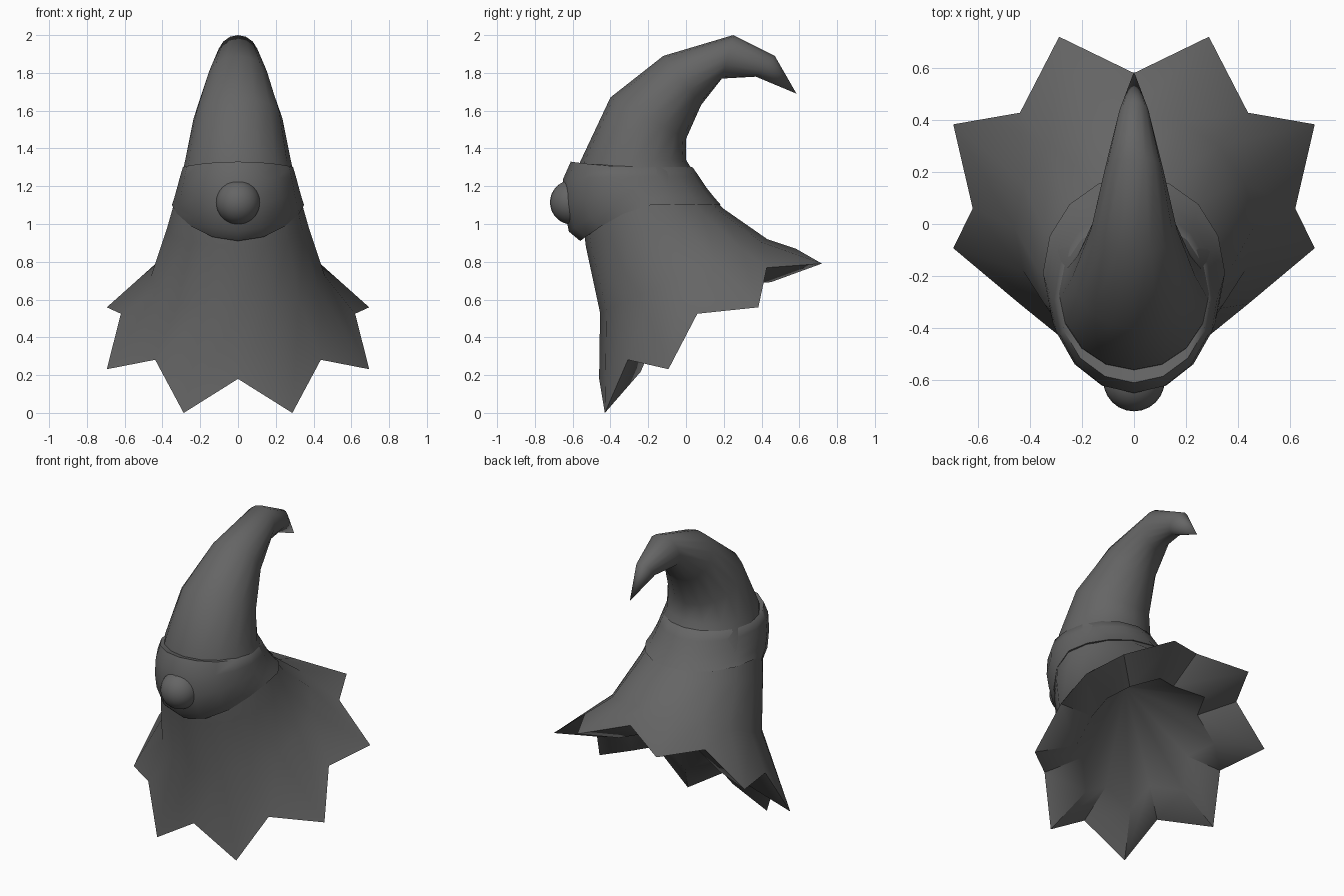
import bpy, bmesh, math

if "Cube" in bpy.data.objects:
    bpy.data.objects.remove(bpy.data.objects["Cube"])

SIDES = 16

grey = bpy.data.materials.new("charcoal_grey")
grey.diffuse_color = (0.13, 0.13, 0.13, 1)
grey.use_nodes = True
grey.node_tree.nodes["Principled BSDF"].inputs["Base Color"].default_value = grey.diffuse_color


def finish(obj, angle=40):
    obj.data.materials.append(grey)
    bpy.ops.object.select_all(action='DESELECT')
    obj.select_set(True)
    bpy.context.view_layer.objects.active = obj
    bpy.ops.object.shade_smooth_by_angle(angle=math.radians(angle))


def tilted_ring(front, back, half_width):
    """Ellipse through a front (y, z) and a back (y, z) point; angle 0 is the front."""
    cy, cz = (front[0] + back[0]) / 2, (front[1] + back[1]) / 2
    dy, dz = front[0] - cy, front[1] - cz
    ts = [2 * math.pi * k / SIDES for k in range(SIDES)]
    return [(half_width * math.sin(t), cy + dy * math.cos(t), cz + dz * math.cos(t)) for t in ts]


def loft(name, rings, start=None, end=None, angle=40):
    bm = bmesh.new()
    loops = [[bm.verts.new(p) for p in r] for r in rings]
    for a, b in zip(loops, loops[1:]):
        for k in range(SIDES):
            j = (k + 1) % SIDES
            bm.faces.new((a[k], a[j], b[j], b[k]))
    for tip, loop in ((start, loops[0]), (end, loops[-1])):
        if tip:
            v = bm.verts.new(tip)
            for k in range(SIDES):
                bm.faces.new((loop[k], loop[(k + 1) % SIDES], v))
    bmesh.ops.recalc_face_normals(bm, faces=bm.faces)
    me = bpy.data.meshes.new(name)
    bm.to_mesh(me)
    bm.free()
    obj = bpy.data.objects.new(name, me)
    bpy.context.collection.objects.link(obj)
    finish(obj, angle)


# Star-shaped hem: notches on even points, tips on odd points
notches = tilted_ring((-0.46, 0.18), (0.58, 0.87), 0.62)
tips = tilted_ring((-0.477, -0.033), (0.767, 0.823), 0.752)
hem = [tips[k] if k % 2 else notches[k] for k in range(SIDES)]

# Smaller star edge of the hollow underneath
hollow = [(x * 0.6, 0.105 + (y - 0.145) * 0.6, 0.455 + (z - 0.395) * 0.6) for x, y, z in hem]

# Cloak sweeping up into the bent pointed hat, closed by the hollow below
profile = [((-0.455, 0.53), (0.43, 0.92), 0.46),
           ((-0.53, 0.88), (0.20, 1.08), 0.375),
           ((-0.57, 1.20), (0.10, 1.18), 0.315),
           ((-0.56, 1.33), (0.00, 1.34), 0.28),
           ((-0.40, 1.67), (0.00, 1.45), 0.235),
           ((-0.12, 1.89), (0.08, 1.63), 0.165),
           ((0.25, 2.00), (0.19, 1.77), 0.11),
           ((0.47, 1.89), (0.37, 1.78), 0.06)]
loft("cloak_and_hat", [hollow, hem] + [tilted_ring(*p) for p in profile],
     start=(0, -0.08, 0.93), end=(0, 0.585, 1.69), angle=50)


# Hat band that swells into a puffy brim around the nose
def band_ring(front_z, back_z, front_y, back_y, half_width):
    ring = []
    for k, (x, y, _) in enumerate(tilted_ring((front_y, 0), (back_y, 0), half_width)):
        g = max(0, math.cos(2 * math.pi * k / SIDES)) ** 1.5
        ring.append((x, y, back_z + (front_z - back_z) * g))
    return ring


band = [(1.00, 1.10, -0.50, 0.13, 0.32),
        (0.91, 1.10, -0.56, 0.185, 0.35),
        (0.96, 1.14, -0.62, 0.15, 0.337),
        (1.10, 1.19, -0.65, 0.11, 0.323),
        (1.24, 1.25, -0.65, 0.07, 0.307),
        (1.33, 1.30, -0.61, 0.035, 0.292),
        (1.31, 1.31, -0.54, -0.01, 0.27)]
loft("brim_band", [band_ring(*b) for b in band], angle=60)

# Round nose
bpy.ops.mesh.primitive_uv_sphere_add(segments=24, ring_count=16, radius=0.118,
                                     location=(0, -0.602, 1.115))
nose = bpy.context.object
nose.name = "nose"
finish(nose)
